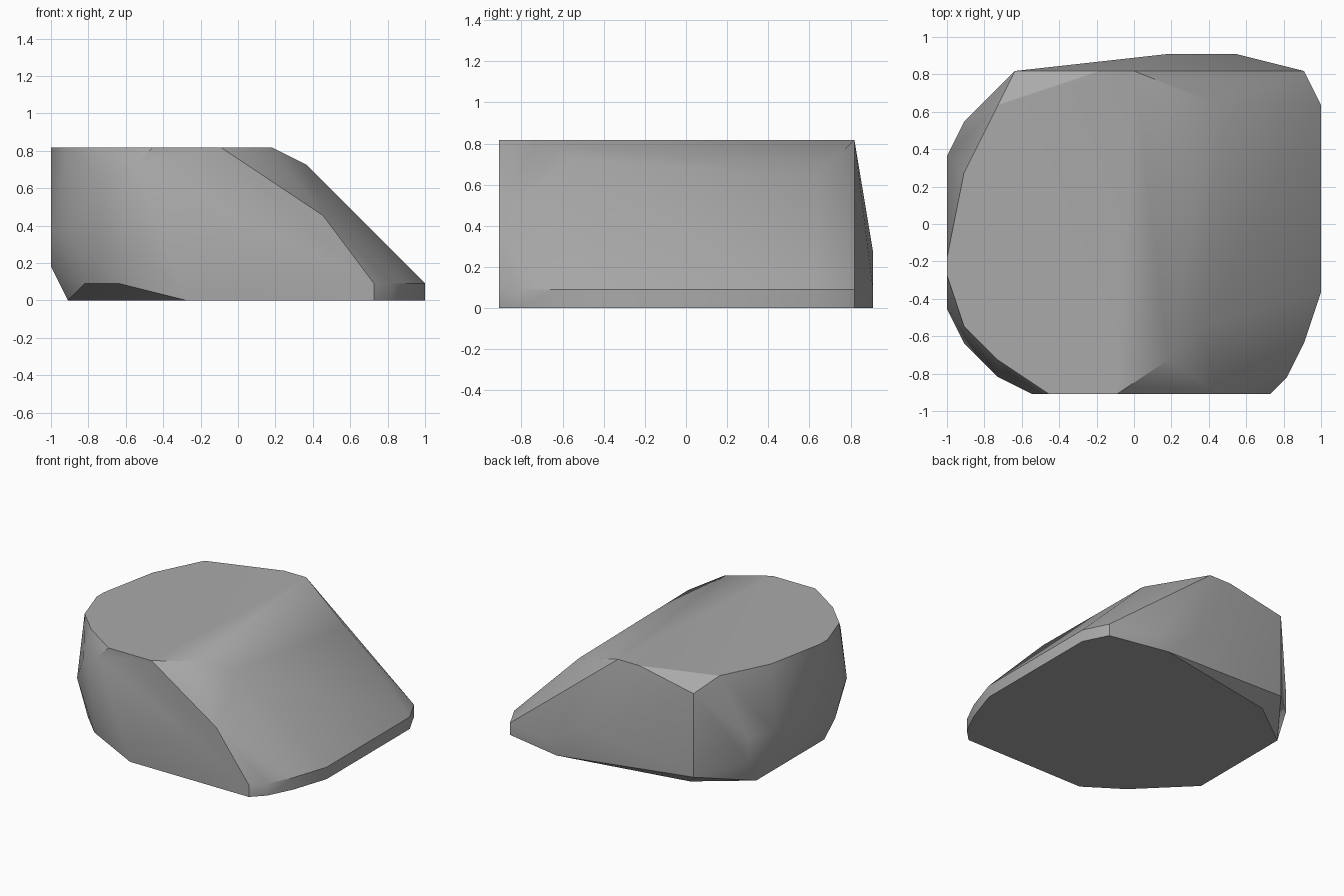
import bpy, bmesh, math

UNIT = 1 / 11

cube = bpy.data.objects.get("Cube")
if cube:
    bpy.data.objects.remove(cube)

# Plain stone colour
stone = bpy.data.materials.new("stone grey")
stone.use_nodes = True
grey = (0.4, 0.4, 0.4, 1)
stone.diffuse_color = grey
shader = next(n for n in stone.node_tree.nodes if n.type == 'BSDF_PRINCIPLED')
shader.inputs["Base Color"].default_value = grey
shader.inputs["Roughness"].default_value = 0.9

# Short upright rim under the sloping side
rim = [(8, -10), (9, -9), (10, -7), (11, -4), (11, 7), (10, 9)]

# Corners of the boulder at each height, on a coarse grid
levels = {
    0: rim + [(5, 10), (-6, 8), (-10, 5), (-10, -4), (-6, -8), (-3, -10)],
    1: rim + [(-7, -9), (-9, -7), (-7, 9), (6, 10)],
    2: [(-11, -4), (-10, 6), (-8, 8)],
    3: [(2, 10), (-6, -10)],
    4: [(-11, -5), (-10, -7), (-10, 6), (-11, 4)],
    5: [(5, -10)],
    7: [(5, 7), (-8, -9)],
    8: [(4, -6), (-7, 9), (-6, -10)],
    9: [(-5, -10), (-1, -10), (2, -8), (0, 9), (-2, 9), (-8, 7),
        (-10, 3), (-11, -2), (-11, -3), (-10, -6), (-8, -8)],
}

# Boulder: the tight skin around those corners
bm = bmesh.new()
for height, corners in levels.items():
    for x, y in corners:
        bm.verts.new((x * UNIT, y * UNIT, height * UNIT))
hull = bmesh.ops.convex_hull(bm, input=bm.verts)
loose = {g for g in hull["geom_interior"] + hull["geom_unused"]
         if isinstance(g, bmesh.types.BMVert)}
bmesh.ops.delete(bm, geom=list(loose), context='VERTS')
bmesh.ops.dissolve_limit(bm, angle_limit=math.radians(1),
                         verts=bm.verts, edges=bm.edges)
bmesh.ops.recalc_face_normals(bm, faces=bm.faces)

mesh = bpy.data.meshes.new("boulder")
bm.to_mesh(mesh)
bm.free()
mesh.materials.append(stone)
boulder = bpy.data.objects.new("boulder", mesh)
bpy.context.collection.objects.link(boulder)

# Soft facets with crisp main edges
bpy.ops.object.select_all(action='DESELECT')
boulder.select_set(True)
bpy.context.view_layer.objects.active = boulder
bpy.ops.object.shade_smooth_by_angle(angle=math.radians(30))
